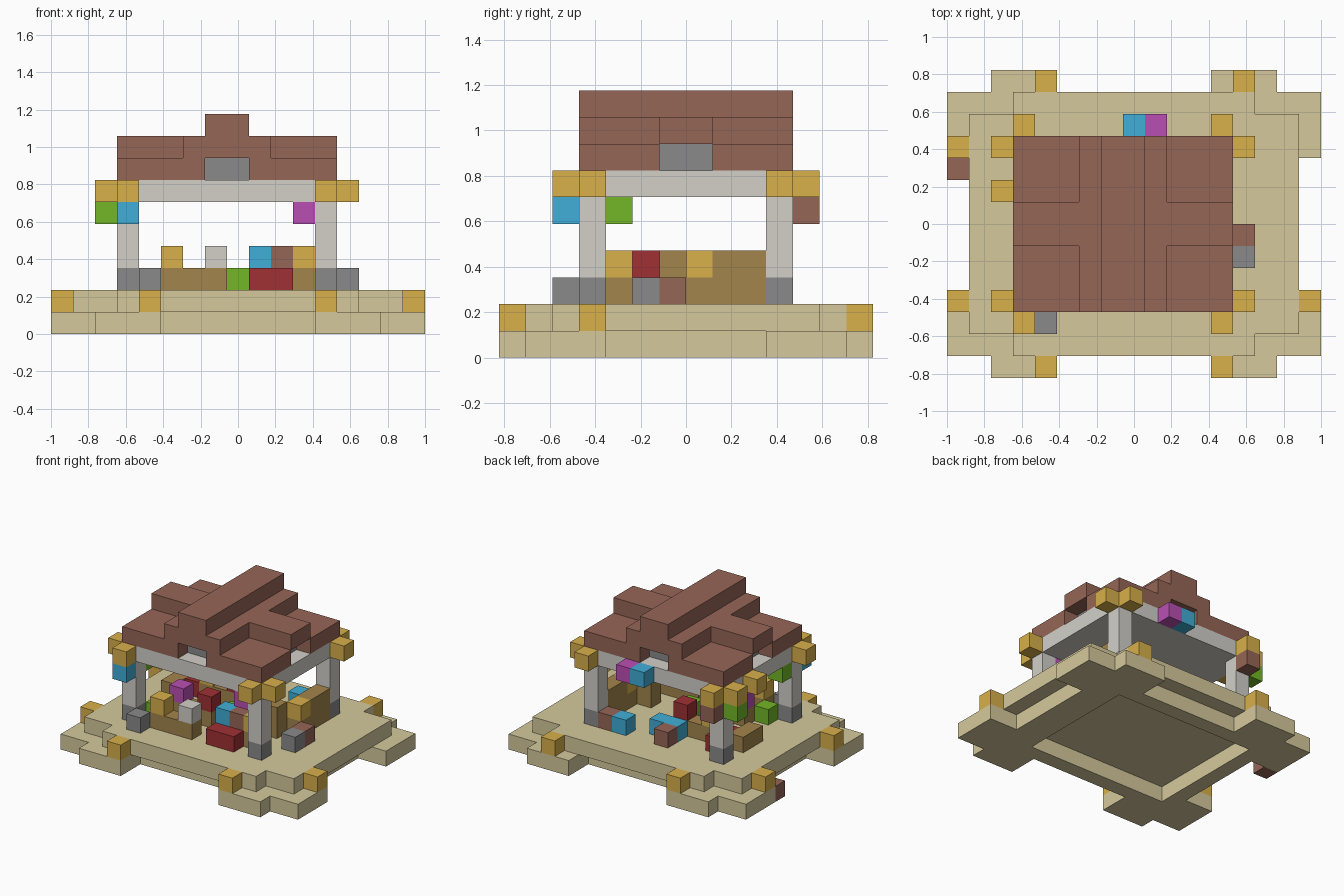
import bpy
import bmesh
from itertools import product
from mathutils import Vector

default_cube = bpy.data.objects.get("Cube")
if default_cube:
    bpy.data.objects.remove(default_cube, do_unlink=True)

UNIT = 2 / 17                      # edge length of one block
ORIGIN = Vector((-1, -7 * UNIT, 0))


def material(name, hexcode):
    """Flat material from an sRGB hex string, converted to linear."""
    channels = [int(hexcode[i:i + 2], 16) / 255 for i in (0, 2, 4)]
    linear = [((c + 0.055) / 1.055) ** 2.4 for c in channels] + [1]
    mat = bpy.data.materials.new(name)
    mat.use_nodes = True
    mat.diffuse_color = linear
    shader = next(n for n in mat.node_tree.nodes if n.type == "BSDF_PRINCIPLED")
    shader.inputs["Base Color"].default_value = linear
    return mat


sandstone = material("sandstone", "D5C99C")
gold = material("gold", "D8B04B")
terracotta = material("terracotta", "966657")
stone = material("dark_stone", "8A8A8A")
pale_stone = material("pale_stone", "D3D0C9")
wood = material("wood", "A3854C")
red = material("red", "A03034")
blue = material("blue", "41AED7")
green = material("green", "73B727")
magenta = material("magenta", "BA4FB4")


def cells(xs, ys, zs):
    """Set of block cells; each argument is an index or a (start, stop) pair."""
    spans = [range(*s) if isinstance(s, tuple) else (s,) for s in (xs, ys, zs)]
    return set(product(*spans))


def mirrored(blocks):
    """Repeat blocks over both centre planes of the base."""
    both = blocks | {(16 - x, y, z) for x, y, z in blocks}
    return both | {(x, 13 - y, z) for x, y, z in both}


def build(name, blocks, mat):
    """Mesh the outer skin of a set of blocks."""
    bm = bmesh.new()
    verts = {}

    def corner(key):
        if key not in verts:
            verts[key] = bm.verts.new(ORIGIN + Vector(key) * UNIT)
        return verts[key]

    for cell in sorted(blocks):
        for axis, side in product(range(3), (0, 1)):
            near = list(cell)
            near[axis] += 1 if side else -1
            if tuple(near) in blocks:
                continue
            u, v = (axis + 1) % 3, (axis + 2) % 3
            loop = []
            for du, dv in ((0, 0), (1, 0), (1, 1), (0, 1)):
                key = list(cell)
                key[axis] += side
                key[u] += du
                key[v] += dv
                loop.append(corner(tuple(key)))
            bm.faces.new(loop if side else loop[::-1])
    bmesh.ops.dissolve_limit(bm, angle_limit=0.01, verts=bm.verts, edges=bm.edges)
    mesh = bpy.data.meshes.new(name)
    bm.to_mesh(mesh)
    bm.free()
    mesh.materials.append(mat)
    obj = bpy.data.objects.new(name, mesh)
    bpy.context.collection.objects.link(obj)
    return obj


def scatter(name, mat, *spots):
    """Single-block pieces sharing one colour."""
    for number, spot in enumerate(spots, 1):
        build(f"{name}_{number}", {spot}, mat)


# Foundation: corner pads joined by a set-back ring, open under the building
foundation = cells((2, 15), (2, 12), 0) - cells((3, 13), (3, 11), 0)
foundation |= mirrored(cells((0, 5), (1, 4), 0) | cells((2, 5), 0, 0))
foundation -= cells((3, 13), (3, 11), 0)

# Paved floor overhanging the ring
floor = cells((3, 14), (1, 13), 1) | cells((1, 16), (2, 12), 1)
build("base", foundation | floor, sandstone)
scatter("base_lamp", gold, (4, 0, 1), (12, 0, 1), (16, 3, 1), (0, 3, 1),
        (0, 10, 1), (4, 13, 1), (13, 13, 1))
build("base_side_crate", {(0, 9, 0)}, terracotta)

# Four posts on stone feet, with paired gold blocks at each top corner
for x, y in product((3, 12), (3, 10)):
    out_x = -1 if x == 3 else 1
    out_y = -1 if y == 3 else 1
    build("post_foot", {(x, y, 2)}, stone)
    build("post", cells(x, y, (3, 6)), pale_stone)
    scatter("corner_bracket", gold, (x + out_x, y, 6), (x, y + out_y, 6))

# Flat ceiling slab carrying the roof
build("ceiling_slab", cells((3, 13), (3, 11), 6), pale_stone)

# Roof: notched eaves, crossing gables and a ridge around a stone core
core = cells((7, 9), (4, 10), 7) | cells((4, 12), (6, 8), 7)
eaves = cells((3, 13), (3, 11), 7)
eaves -= cells((7, 9), (3, 11), 7) | cells((3, 13), (6, 8), 7)
gables = cells((6, 10), (3, 11), 8) | cells((3, 13), (6, 8), 8)
ridge = cells((7, 9), (3, 11), 9)
build("roof_core", core, stone)
build("roof", eaves | gables | ridge, terracotta)

# Counters and tables
build("front_table", cells((5, 8), 3, 2), wood)
build("middle_table", cells((5, 8), 5, 2), wood)
build("back_table", cells((5, 8), 8, 2), wood)
build("left_counter", cells(12, (7, 10), 2) | cells(12, (8, 10), 3), wood)
build("inner_counter", cells(11, 4, 2) | cells(11, 6, (2, 4)), wood)
build("right_counter", cells(3, (7, 9), 2), wood)
build("middle_shelf", cells((9, 11), 4, 2), wood)

# Goods on and around the counters
build("front_chest", cells((9, 11), 3, 2), red)
build("side_chest", cells(4, (8, 10), 2), red)
build("back_chest", cells((7, 9), 9, 2), blue)
scatter("red_goods", red, (7, 5, 3), (7, 8, 3))
scatter("gold_goods", gold, (5, 3, 3), (11, 4, 3), (12, 7, 3), (5, 8, 3))
scatter("blue_goods", blue, (9, 4, 3), (10, 10, 2))
scatter("green_goods", green, (8, 6, 2), (4, 4, 2))
scatter("brown_crate", terracotta, (10, 4, 3), (13, 6, 2), (7, 10, 2), (11, 10, 2))
scatter("magenta_goods", magenta, (5, 5, 3))
scatter("stone_block", stone, (4, 2, 2), (13, 5, 2))
scatter("pale_goods", pale_stone, (7, 3, 3))

# Hanging lanterns and bunting under the eaves
scatter("blue_lantern", blue, (3, 2, 5), (8, 11, 6))
scatter("magenta_lantern", magenta, (11, 3, 5), (9, 11, 6))
scatter("green_lantern", green, (2, 10, 5), (3, 4, 5))
scatter("brown_lantern", terracotta, (3, 11, 5))
scatter("side_bracket", gold, (2, 8, 6))
